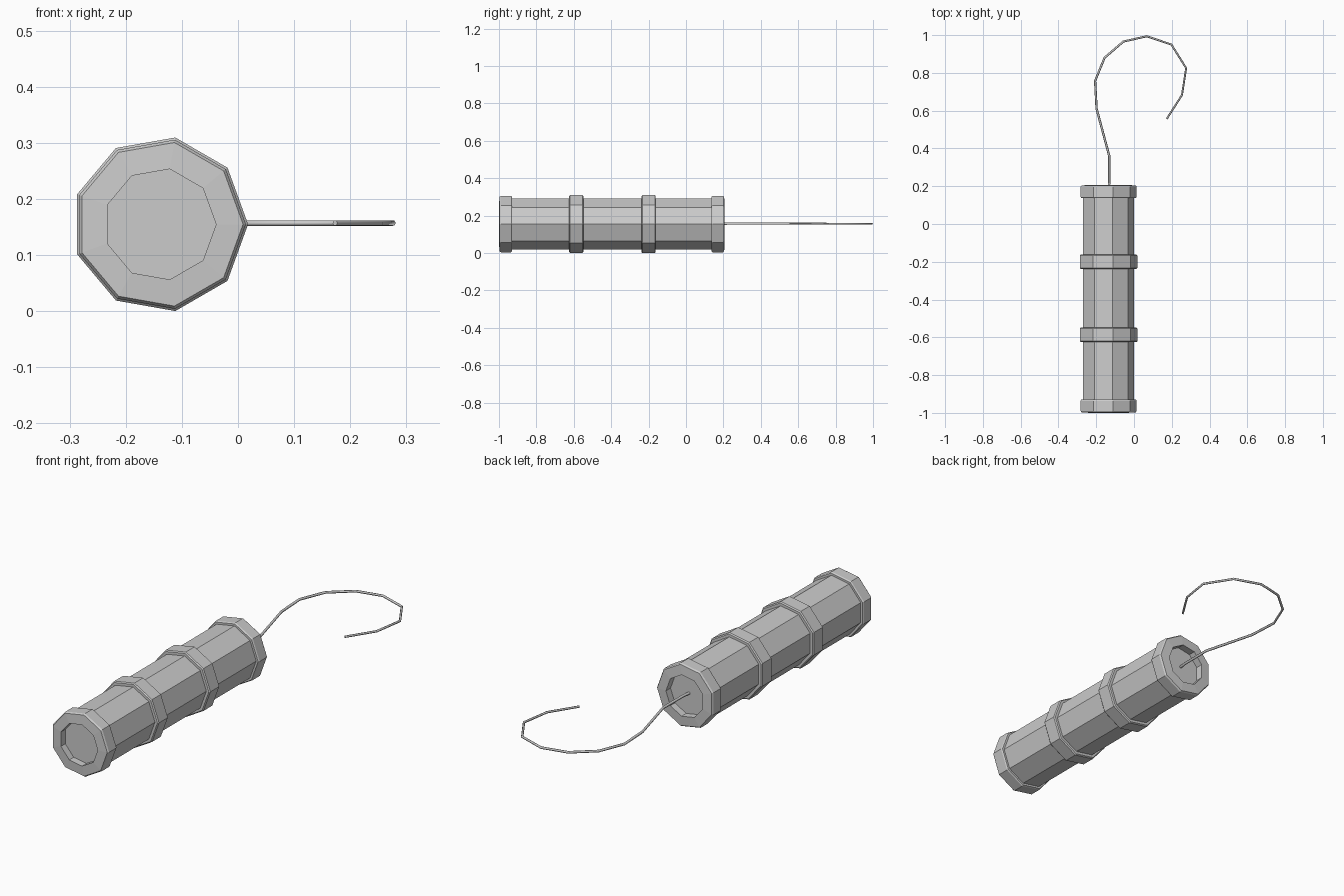
import bpy
import bmesh
from math import cos, sin, tau

if "Cube" in bpy.data.objects:
    bpy.data.objects.remove(bpy.data.objects["Cube"])

SIDES, CX, CZ = 9, -0.139, 0.155


def lathe(name, profile):
    """Spin (y, radius) points round the stick axis; radius 0 closes to a flat end."""
    bm = bmesh.new()
    rings = [[bm.verts.new((CX + r * cos(tau * i / SIDES), y, CZ + r * sin(tau * i / SIDES)))
              for i in range(SIDES)] for y, r in profile if r > 0]
    capped = profile[0][1] == 0
    pairs = list(zip(rings, rings[1:]))
    if capped:
        bm.faces.new(rings[0])
        bm.faces.new(rings[-1])
    else:
        pairs.append((rings[-1], rings[0]))
    for a, b in pairs:
        for i in range(SIDES):
            j = (i + 1) % SIDES
            bm.faces.new((a[i], a[j], b[j], b[i]))
    bmesh.ops.recalc_face_normals(bm, faces=bm.faces)
    mesh = bpy.data.meshes.new(name)
    bm.to_mesh(mesh)
    bm.free()
    ob = bpy.data.objects.new(name, mesh)
    bpy.context.collection.objects.link(ob)
    return ob


# Main tube; its ends form the floors of the recessed caps
lathe("tube", [(-0.967, 0), (-0.967, 0.139), (0.172, 0.139), (0.172, 0)])

# End caps: rings with a chamfered rim and an open recess
for name, end, d in (("front_cap", -1.0, 1), ("back_cap", 0.207, -1)):
    lathe(name, [(end + 0.045 * d, 0.100), (end, 0.100), (end + 0.003 * d, 0.148),
                 (end + 0.010 * d, 0.153), (end + 0.064 * d, 0.153),
                 (end + 0.070 * d, 0.149), (end + 0.070 * d, 0.130)])

# Raised bands round the tube
for name, y in (("front_band", -0.587), ("back_band", -0.200)):
    lathe(name, [(y - 0.038, 0.130), (y - 0.038, 0.152), (y - 0.033, 0.157),
                 (y + 0.033, 0.157), (y + 0.038, 0.152), (y + 0.038, 0.130)])

# Curled fuse wire
path = [(-0.137, 0.165), (-0.132, 0.21), (-0.131, 0.36), (-0.198, 0.61), (-0.206, 0.757),
        (-0.156, 0.880), (-0.056, 0.966), (0.068, 0.994), (0.198, 0.950),
        (0.276, 0.825), (0.254, 0.683), (0.173, 0.556)]
curve = bpy.data.curves.new("fuse", 'CURVE')
curve.dimensions = '3D'
curve.bevel_depth = 0.0065
curve.bevel_resolution = 1
curve.use_fill_caps = True
spline = curve.splines.new('POLY')
spline.points.add(len(path) - 1)
for i, (point, (x, y)) in enumerate(zip(spline.points, path)):
    point.co = (x, y, 0.157, 1)
    point.radius = 1 - 0.02 * i
fuse = bpy.data.objects.new("fuse", curve)
bpy.context.collection.objects.link(fuse)
